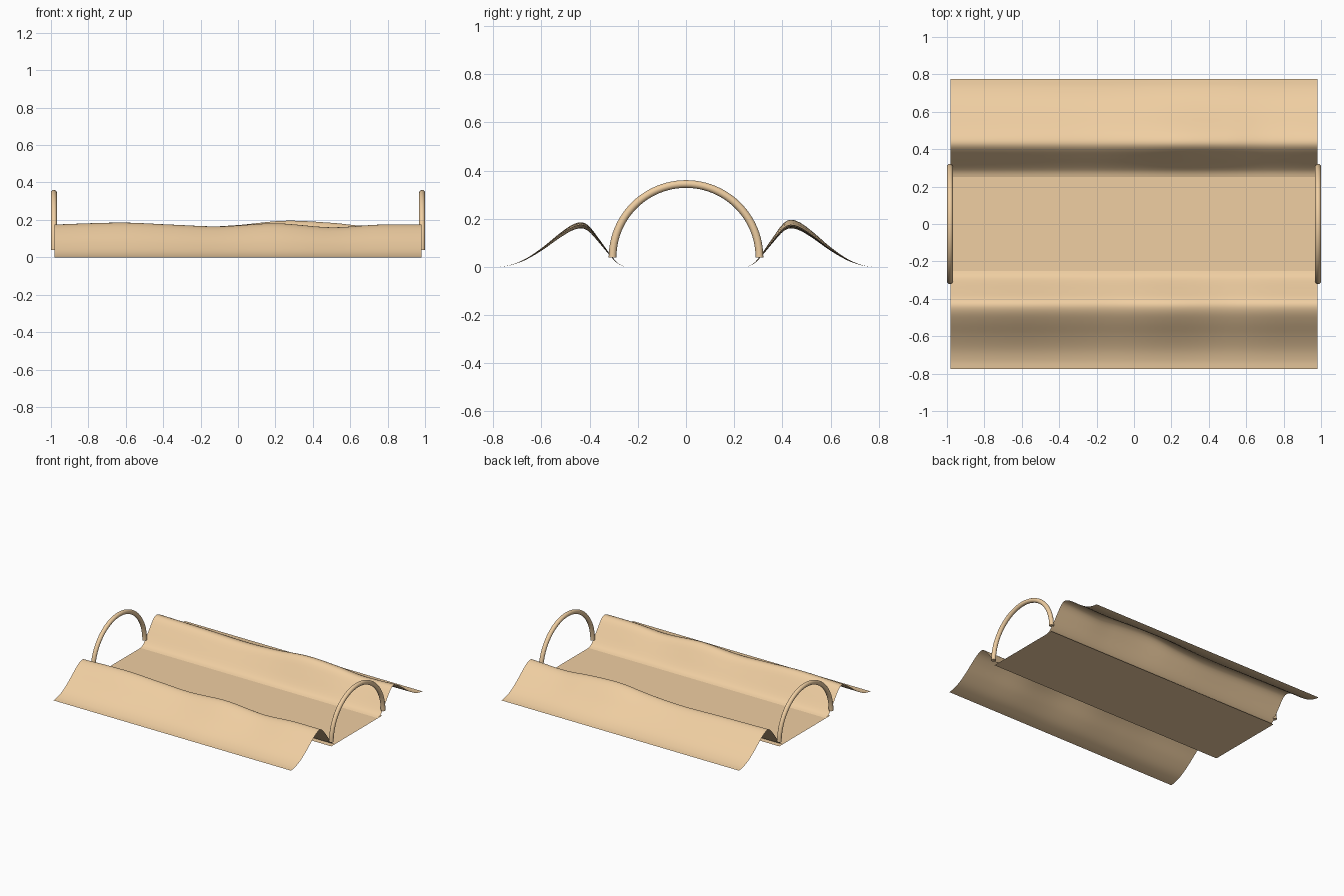
import bpy, bmesh, math

if "Cube" in bpy.data.objects:
    bpy.data.objects.remove(bpy.data.objects["Cube"])

tan = bpy.data.materials.new("sand")
tan.diffuse_color = (0.87, 0.62, 0.36, 1)
tan.use_nodes = True
tan.node_tree.nodes["Principled BSDF"].inputs["Base Color"].default_value = tan.diffuse_color
HALF = 0.98


def add_object(name, bm, smooth):
    mesh = bpy.data.meshes.new(name)
    bm.to_mesh(mesh)
    bm.free()
    ob = bpy.data.objects.new(name, mesh)
    bpy.context.collection.objects.link(ob)
    mesh.materials.append(tan)
    for p in mesh.polygons:
        p.use_smooth = smooth
    return ob


def smooth_lookup(points, t):
    """Cubic Hermite interpolation through (position, value) points."""
    n = len(points)

    def slope(i):
        a, b = points[max(i - 1, 0)], points[min(i + 1, n - 1)]
        return (b[1] - a[1]) / (b[0] - a[0])

    i = 0
    while i < n - 2 and t > points[i + 1][0]:
        i += 1
    (x0, y0), (x1, y1) = points[i], points[i + 1]
    h = x1 - x0
    s = (t - x0) / h
    return ((2*s**3 - 3*s*s + 1) * y0 + (s**3 - 2*s*s + s) * h * slope(i)
            + (3*s*s - 2*s**3) * y1 + (s**3 - s*s) * h * slope(i + 1))


# Bank cross-section: distance from the middle, height as part of the crest
section = [(0.25, 0.0), (0.28, 0.07), (0.31, 0.25), (0.36, 0.62), (0.40, 0.90),
           (0.43, 1.0), (0.47, 0.95), (0.52, 0.77), (0.60, 0.42),
           (0.67, 0.17), (0.73, 0.04), (0.775, 0.0)]

# Crest heights along each bank
front_crest = [(-0.98, 0.175), (-0.62, 0.185), (-0.35, 0.174), (-0.1, 0.165),
               (0.2, 0.181), (0.5, 0.16), (0.75, 0.174), (0.98, 0.175)]
back_crest = [(-0.98, 0.175), (-0.6, 0.168), (-0.25, 0.16), (0.0, 0.172),
              (0.25, 0.195), (0.5, 0.184), (0.7, 0.166), (0.98, 0.175)]


def bank(name, side, crest, nx=64, ny=40):
    bm = bmesh.new()
    rows = []
    for i in range(nx + 1):
        x = -HALF + 2 * HALF * i / nx
        top = smooth_lookup(crest, x)
        row = []
        for j in range(ny + 1):
            d = 0.25 + 0.525 * j / ny
            z = max(0.0, top * smooth_lookup(section, d))
            row.append(bm.verts.new((x, side * d, z)))
        rows.append(row)
    for a, b in zip(rows, rows[1:]):
        for j in range(ny):
            quad = (a[j], b[j], b[j + 1], a[j + 1])
            bm.faces.new(quad if side > 0 else quad[::-1])
    return add_object(name, bm, True)


bank("front_bank", -1, front_crest)
bank("back_bank", 1, back_crest)

# Flat floor between the banks
bm = bmesh.new()
bm.faces.new([bm.verts.new((sx * HALF, sy * 0.30, 0))
              for sx, sy in ((-1, -1), (1, -1), (1, 1), (-1, 1))])
add_object("floor", bm, False)


# Half-round hoops at both ends
def hoop(name, x, radius=0.305, tube=0.016, base=0.039, steps=48, sides=16):
    bm = bmesh.new()
    rings = []
    for i in range(steps + 1):
        a = math.pi * i / steps
        ring = []
        for k in range(sides):
            t = 2 * math.pi * k / sides
            r = radius + tube * math.cos(t)
            ring.append(bm.verts.new((x + tube * math.sin(t),
                                      r * math.cos(a), base + r * math.sin(a))))
        rings.append(ring)
    for a, b in zip(rings, rings[1:]):
        for k in range(sides):
            m = (k + 1) % sides
            bm.faces.new((a[k], a[m], b[m], b[k]))
    bm.faces.new(rings[0])
    bm.faces.new(rings[-1])
    bmesh.ops.recalc_face_normals(bm, faces=bm.faces[:])
    ob = add_object(name, bm, True)
    bpy.ops.object.select_all(action='DESELECT')
    ob.select_set(True)
    bpy.context.view_layer.objects.active = ob
    bpy.ops.object.shade_smooth_by_angle(angle=math.radians(40))


for name, x in (("left_hoop", -0.984), ("right_hoop", 0.984)):
    hoop(name, x)
